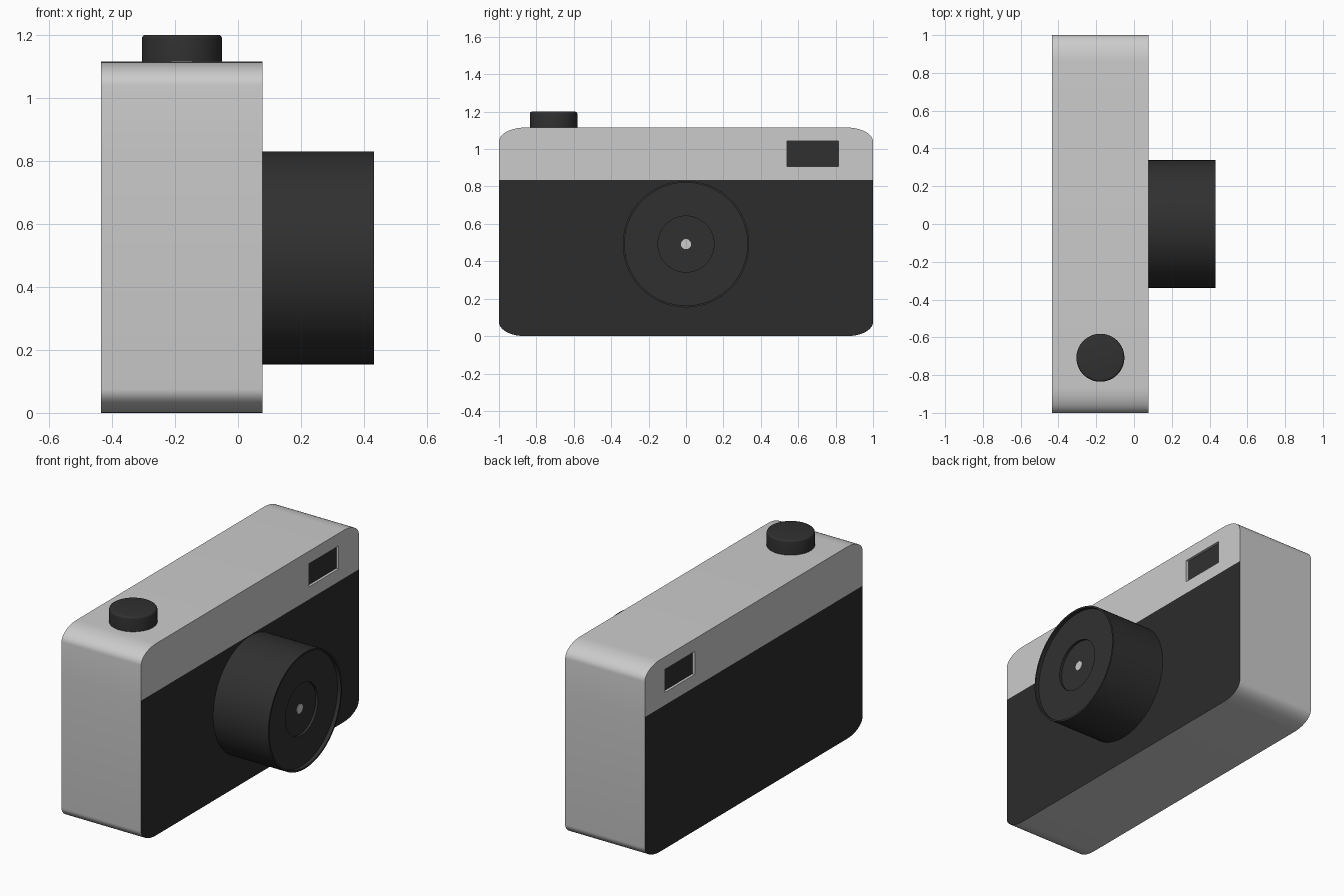
import bpy, bmesh
from math import pi, sin, cos, radians
from mathutils import Vector

if "Cube" in bpy.data.objects:
    bpy.data.objects.remove(bpy.data.objects["Cube"])

X0, X1, TOP, SPLIT = -0.435, 0.077, 1.115, 0.835   # body back, front, height, colour split


def material(name, v):
    m = bpy.data.materials.new(name)
    m.diffuse_color = (v, v, v, 1)
    return m


grey = material("silver_grey", 0.445)
black = material("leather_black", 0.0155)
dark = material("plastic_black", 0.02)
grey.diffuse_color = (0.8, 0.8, 0.8, 1)
black.diffuse_color = (0.025, 0.025, 0.025, 1)
dark.diffuse_color = (0.03, 0.03, 0.03, 1)


def finish(bm, name, mats):
    bmesh.ops.recalc_face_normals(bm, faces=bm.faces[:])
    me = bpy.data.meshes.new(name)
    bm.to_mesh(me)
    bm.free()
    ob = bpy.data.objects.new(name, me)
    bpy.context.collection.objects.link(ob)
    for m in mats:
        me.materials.append(m)
    return ob


def smooth(ob):
    bpy.ops.object.select_all(action='DESELECT')
    ob.select_set(True)
    bpy.context.view_layer.objects.active = ob
    bpy.ops.object.shade_smooth_by_angle(angle=radians(30))


def box(name, lo, hi, mat):
    bm = bmesh.new()
    bmesh.ops.create_cube(bm, size=1)
    for v in bm.verts:
        v.co = Vector([(l + h) / 2 + c * (h - l) for c, l, h in zip(v.co, lo, hi)])
    return finish(bm, name, [mat])


def lathe(name, profile, mat, steps=96):
    bm = bmesh.new()
    vs = [bm.verts.new((r, 0, h)) for r, h in profile]
    es = [bm.edges.new(p) for p in zip(vs, vs[1:])]
    bmesh.ops.spin(bm, geom=vs + es, cent=(0, 0, 0), axis=(0, 0, 1),
                   angle=2 * pi, steps=steps)
    bmesh.ops.remove_doubles(bm, verts=bm.verts[:], dist=1e-5)
    ob = finish(bm, name, [mat])
    smooth(ob)
    return ob


# Body: rounded slab extruded front to back, lower front and back in black
bm = bmesh.new()
ry, rz, n = 0.14, 0.075, 10
ring = []
for k, (sy, sz) in enumerate([(1, 1), (-1, 1), (-1, -1), (1, -1)]):
    for i in range(n + 1):
        a = (k + i / n) * pi / 2
        ring.append(bm.verts.new((X0, sy * (1 - ry) + ry * cos(a),
                                  TOP / 2 + sz * (TOP / 2 - rz) + rz * sin(a))))
face = bm.faces.new(ring)
ext = bmesh.ops.extrude_face_region(bm, geom=[face])
bmesh.ops.translate(bm, vec=(X1 - X0, 0, 0),
                    verts=[g for g in ext["geom"] if isinstance(g, bmesh.types.BMVert)])
bmesh.ops.bisect_plane(bm, geom=bm.verts[:] + bm.edges[:] + bm.faces[:],
                       plane_co=(0, 0, SPLIT), plane_no=(0, 0, 1))
bm.normal_update()
for f in bm.faces:
    if abs(f.normal.x) > 0.9 and f.calc_center_median().z < SPLIT:
        f.material_index = 1
body = finish(bm, "camera_body", [grey, black])

# Viewfinder windows: shallow recess with a dark pane, front and back
depth = 0.02
for side, x, d in (("front", X1, 1), ("back", X0, -1)):
    xs = sorted((x - d * depth, x + d * 0.05))
    cutter = box("window_cutter", (xs[0], 0.54, 0.908), (xs[1], 0.815, 1.042), grey)
    cutter.hide_render = True
    mod = body.modifiers.new("window", 'BOOLEAN')
    mod.operation = 'DIFFERENCE'
    mod.solver = 'EXACT'
    mod.object = cutter
    bpy.context.view_layer.objects.active = body
    bpy.ops.object.modifier_apply(modifier=mod.name)
    bpy.data.objects.remove(cutter)
    xs = sorted((x - d * (depth + 0.005), x - d * (depth - 0.005)))
    box("viewfinder_pane_" + side, (xs[0], 0.54, 0.908), (xs[1], 0.815, 1.042), dark)
smooth(body)

# Lens barrel: thin rim, recessed face and a shallow inner step
lens = lathe("lens_barrel", [(0, -0.01), (0.338, -0.01), (0.338, 0.355), (0.328, 0.355),
                             (0.328, 0.333), (0.15, 0.333), (0.15, 0.318), (0, 0.318)], dark)
lens.rotation_euler.y = pi / 2
lens.location = (X1, 0, 0.492)

# Small bright disc in the middle of the lens
disc = lathe("lens_aperture", [(0, 0), (0.027, 0), (0.027, 0.007), (0, 0.007)], grey, 32)
disc.rotation_euler.y = pi / 2
disc.location = (X1 + 0.314, 0, 0.492)

# Shutter button on top, softened upper edge
b = 0.012
edge = [(0.127 - b + b * cos(a * pi / 8), 0.085 - b + b * sin(a * pi / 8)) for a in range(5)]
button = lathe("shutter_button", [(0, -0.005), (0.127, -0.005)] + edge + [(0, 0.085)], dark, 64)
button.location = (-0.178, -0.708, TOP)

for m in bpy.data.materials:
    if m.users and not m.is_grease_pencil:
        m.use_nodes = True
        m.node_tree.nodes["Principled BSDF"].inputs["Base Color"].default_value = m.diffuse_color
